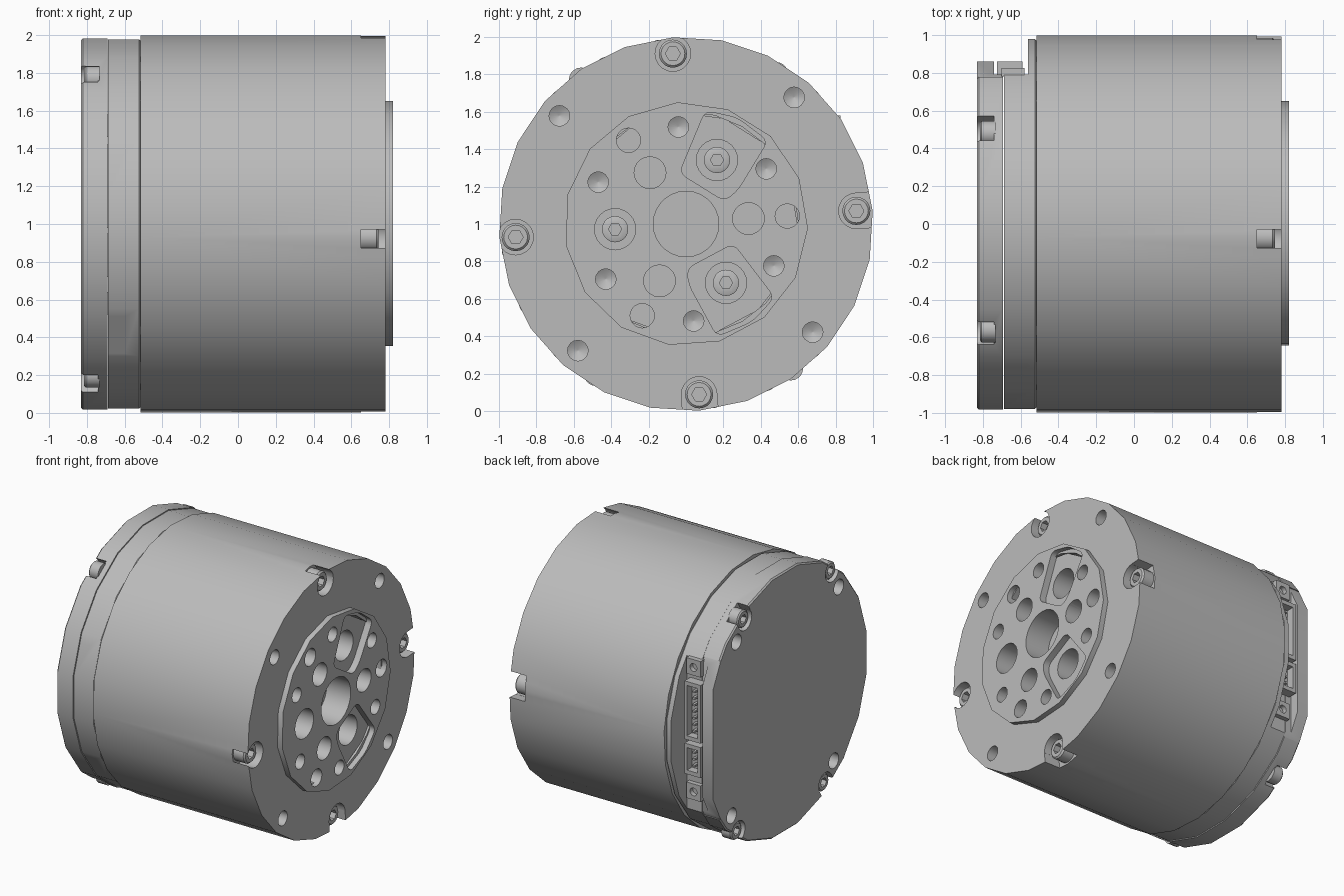
import bpy, bmesh
from math import pi, cos, sin, radians, atan2, hypot
from mathutils import Matrix, Vector

if "Cube" in bpy.data.objects:
    bpy.data.objects.remove(bpy.data.objects["Cube"])

metal = bpy.data.materials.new("grey metal")
metal.use_nodes = True
GREY = (0.5, 0.5, 0.5, 1)
metal.diffuse_color = GREY
metal.node_tree.nodes["Principled BSDF"].inputs["Base Color"].default_value = GREY


def finish(name, bm):
    bmesh.ops.recalc_face_normals(bm, faces=bm.faces)
    mesh = bpy.data.meshes.new(name)
    bm.to_mesh(mesh)
    bm.free()
    mesh.materials.append(metal)
    ob = bpy.data.objects.new(name, mesh)
    bpy.context.collection.objects.link(ob)
    return ob


def lathe(name, profile, y=0, z=0, n=16, turn=0):
    """Closed turned part along x; profile holds (x, radius) pairs."""
    bm = bmesh.new()
    rings = []
    for x, r in profile:
        rings.append([bm.verts.new((x, y + r * cos(turn + 2 * pi * i / n),
                                    z + 1 + r * sin(turn + 2 * pi * i / n))) for i in range(n)])
    for a, b in zip(rings, rings[1:]):
        for i in range(n):
            j = (i + 1) % n
            bm.faces.new((a[i], a[j], b[j], b[i]))
    bm.faces.new(rings[0])
    bm.faces.new(rings[-1])
    return finish(name, bm)


def prism(name, outline, x0, x1, angle=0, rounding=0):
    """Extrude a (radial, tangential) outline along x, turned about the axis."""
    bm = bmesh.new()
    base = bm.faces.new([bm.verts.new((x0, r, t)) for r, t in outline])
    top = bmesh.ops.extrude_face_region(bm, geom=[base])["geom"]
    bmesh.ops.translate(bm, vec=(x1 - x0, 0, 0),
                        verts=[v for v in top if isinstance(v, bmesh.types.BMVert)])
    if rounding:
        long_edges = [e for e in bm.edges if abs(e.verts[0].co.x - e.verts[1].co.x) > 1e-4]
        bmesh.ops.bevel(bm, geom=long_edges, offset=rounding, segments=4,
                        profile=0.5, affect='EDGES')
    bm.transform(Matrix.Translation((0, 0, 1)) @ Matrix.Rotation(angle, 4, 'X'))
    return finish(name, bm)


def box(name, x0, x1, r0, r1, t0, t1, angle=0):
    return prism(name, [(r0, t0), (r1, t0), (r1, t1), (r0, t1)], x0, x1, angle)


def cut(target, cutter):
    mod = target.modifiers.new("cut", 'BOOLEAN')
    mod.operation = 'DIFFERENCE'
    mod.solver = 'EXACT'
    mod.object = cutter
    bpy.context.view_layer.objects.active = target
    bpy.ops.object.modifier_apply(modifier=mod.name)
    bpy.data.objects.remove(cutter)


def hole(target, y, z, r, face, depth, tip=0.0, n=16):
    """Round hole from a face at x; the sign of depth gives the direction."""
    profile = [(face + depth * 0.2, r), (face - depth, r)]
    if tip:
        profile.append((face - depth - tip, 0.004))
    cut(target, lathe("cutter", profile, y, z, n))


def screw(name, y, z, x_in, x_out, r, socket):
    """Cap screw with a rounded rim and a hex socket."""
    d = x_out - x_in
    ob = lathe(name, [(x_in - d * 0.1, r), (x_out - d * 0.12, r), (x_out, r * 0.85)], y, z, 20)
    cut(ob, lathe("cutter", [(x_out + d * 0.1, socket), (x_out - d * 0.5, socket)], y, z, 6))
    return ob


def polar(r, degrees):
    return r * cos(radians(degrees)), r * sin(radians(degrees))


# Main housing
FACE, HUB = 0.78, 0.82
housing = lathe("housing", [(-0.515, 1), (FACE, 1)], n=24, turn=radians(4))
hole(housing, 0, 0, 0.6, FACE, 0.3, n=24)
for k in range(4):
    # Corner screw pockets, open to the rim
    a = 94.4 + 90 * k
    y, z = polar(0.913, a)
    hole(housing, y, z, 0.095, FACE, 0.13, n=20)
    cut(housing, box("cutter", 0.65, 0.9, 0.913, 1.2, -0.095, 0.095, radians(a)))
    screw("front_screw", y, z, 0.65, 0.745, 0.075, 0.04)
    # Mounting holes
    hole(housing, *polar(0.89, 49.5 + 90 * k), 0.055, FACE, 0.12, 0.03)

# Output hub
hub = lathe("output_hub", [(0.5, 0.6), (FACE, 0.6), (FACE, 0.652), (HUB, 0.652)],
            n=15, turn=radians(94))
hole(hub, 0, 0, 0.175, HUB, 0.2, n=28)
for k in range(3):
    turn = 120 * k
    a = radians(64.2 + turn)
    y, z = polar(0.38, 64.2 + turn)
    pocket = [(0.2, -0.13), (0.28, -0.17), (0.59, -0.2), (0.63, 0.0),
              (0.59, 0.17), (0.23, 0.15)]
    cut(hub, prism("cutter", pocket, HUB - 0.05, 0.9, a, 0.04))
    hole(hub, y, z, 0.11, HUB, 0.2, n=24)
    screw("gear_pin", y, z, 0.61, 0.65, 0.07, 0.035)
    hole(hub, *polar(0.335, 5 + turn), 0.085, HUB, 0.17, n=20)
    hole(hub, *polar(0.543, 4.5 + turn), 0.065, HUB, 0.17, n=20)
for k in range(6):
    hole(hub, *polar(0.52, 34.5 + 60 * k), 0.055, HUB, 0.12, 0.03)

# Middle band with two side slots and a seat for the sockets
band = lathe("middle_band", [(-0.688, 0.99), (-0.525, 0.99), (-0.515, 0.98)],
             n=20, turn=radians(9))
for a in (150, 217):
    cut(band, box("cutter", -0.7, -0.6, 0.93, 1.2, -0.12, 0.12, radians(a)))
cut(band, box("cutter", -0.7, -0.56, 0.79, 1.2, -0.8, 0.8))

# Rear cover with a flat side
cover = lathe("rear_cover", [(-0.83, 0.985), (-0.82, 0.995), (-0.692, 0.995)],
              n=20, turn=radians(9))
cut(cover, box("cutter", -0.9, -0.6, 0.86, 1.2, -0.8, 0.8))
cut(cover, box("cutter", -0.74, -0.6, 0.79, 1.2, -0.8, 0.8))
for s in (1, -1):
    cut(cover, prism("cutter", [(0.87, 0.4 * s), (0.77, 0.6 * s), (1, 0.6 * s)], -0.9, -0.6))
    for y, z in ((0.48 * s, 0.8 * s), (-0.56 * s, 0.77 * s)):
        # Rim pockets and their screws
        r, a = hypot(y, z), atan2(z, y)
        hole(cover, y, z, 0.08, -0.83, -0.09, n=20)
        cut(cover, box("cutter", -0.9, -0.74, r, 1.2, -0.08, 0.08, a))
        screw("rear_screw", y, z, -0.74, -0.815, 0.066, 0.035)
    for y, z in ((0.58 * s, 0.67 * s), (-0.64 * s, 0.62 * s)):
        hole(cover, y, z, 0.058, -0.83, -0.12)

# Cable sockets on the flat side
for name, z0, z1 in (("long_socket", -0.02, 0.42), ("short_socket", -0.28, -0.05)):
    socket = box(name, -0.725, -0.59, 0.78, 0.86, z0, z1)
    cut(socket, box("cutter", -0.7, -0.61, 0.8, 1, z0 + 0.03, z1 - 0.03))
    pins = int((z1 - z0) / 0.05) - 1
    for i in range(pins):
        t = z0 + 0.06 + 0.05 * i
        box("socket_pin", -0.665, -0.645, 0.79, 0.845, t, t + 0.015)
# Screw tabs beside the sockets
for z in (-0.42, 0.52):
    tab = box("socket_tab", -0.7, -0.58, 0.78, 0.825, z - 0.06, z + 0.06)
    bore = lathe("cutter", [(-0.1, 0.03), (0.1, 0.03)], 0, -1, 12)
    bore.matrix_world = Matrix.Translation((-0.64, 0.82, z + 1)) @ Matrix.Rotation(pi / 2, 4, 'Z')
    bpy.context.view_layer.update()
    cut(tab, bore)

# Smooth shading with sharp edges kept
bpy.ops.object.select_all(action='DESELECT')
for ob in bpy.context.scene.objects:
    if ob.type == 'MESH':
        ob.select_set(True)
        bpy.context.view_layer.objects.active = ob
bpy.ops.object.shade_smooth_by_angle(angle=radians(32))
